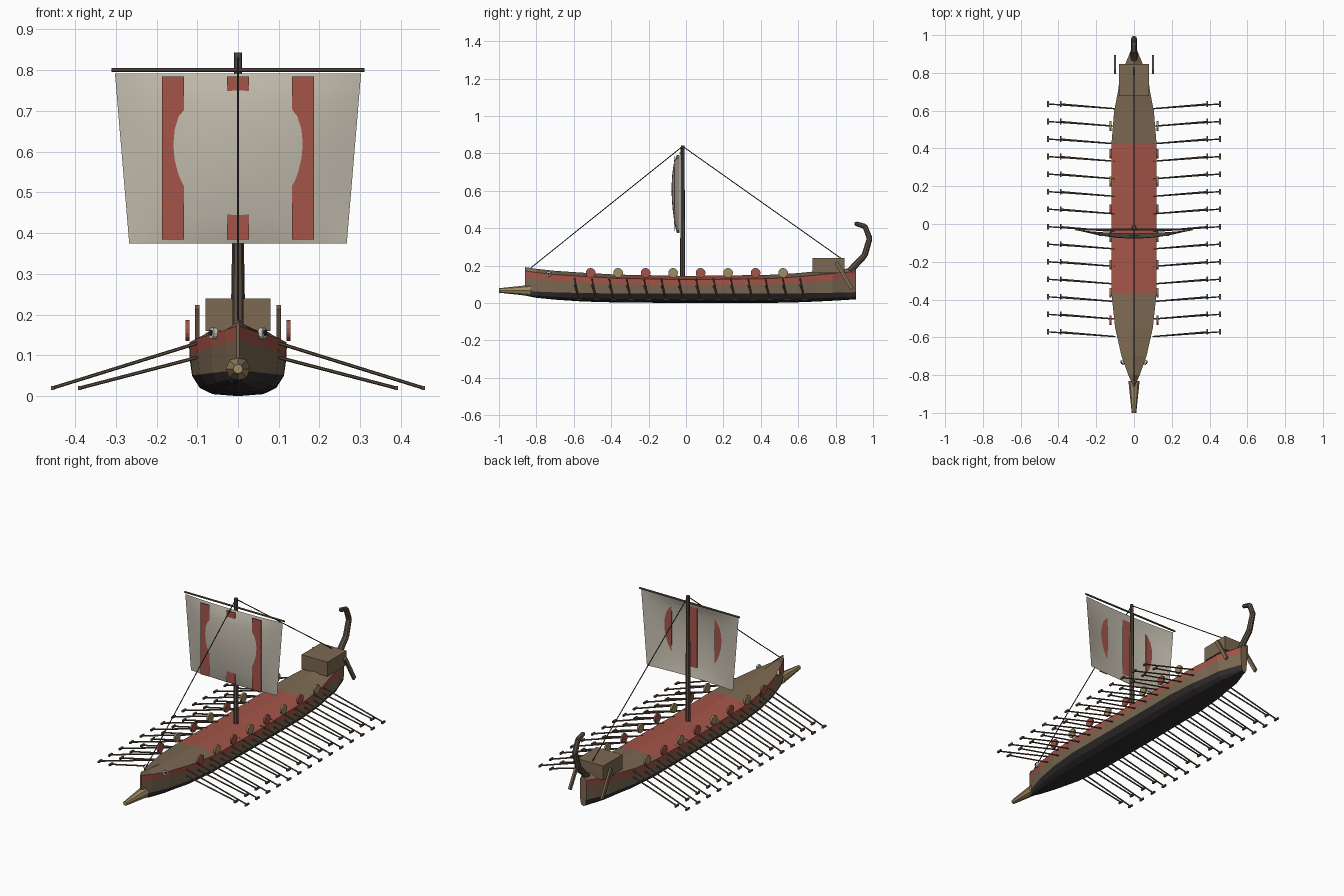
import bpy, bmesh, math
from mathutils import Vector, Matrix

if "Cube" in bpy.data.objects:
    bpy.data.objects.remove(bpy.data.objects["Cube"])


def material(name, *rgb):
    m = bpy.data.materials.new(name)
    m.use_nodes = True
    m.diffuse_color = (*rgb, 1)
    m.node_tree.nodes["Principled BSDF"].inputs["Base Color"].default_value = (*rgb, 1)
    return m


wood = material("hull brown", .20, .14, .085)
red = material("faded red", .37, .09, .065)
pitch = material("pitch black", .032, .027, .027)
dark = material("dark timber", .115, .083, .058)
bronze = material("bronze", .36, .26, .13)
cloth = material("sail cloth", .53, .49, .41)
rope = material("rope", .05, .042, .033)
white = material("eye white", .65, .63, .58)


def finish(name, bm, *mats):
    bmesh.ops.recalc_face_normals(bm, faces=bm.faces[:])
    mesh = bpy.data.meshes.new(name)
    bm.to_mesh(mesh)
    bm.free()
    for m in mats:
        mesh.materials.append(m)
    ob = bpy.data.objects.new(name, mesh)
    bpy.context.collection.objects.link(ob)
    return ob


def rod(bm, a, b, r1, r2=None, sides=8):
    a, b = Vector(a), Vector(b)
    d = b - a
    mat = Matrix.Translation((a + b) / 2) @ d.to_track_quat('Z', 'Y').to_matrix().to_4x4()
    bmesh.ops.create_cone(bm, cap_ends=True, segments=sides, radius1=r1,
                          radius2=r1 if r2 is None else r2, depth=d.length, matrix=mat)


def box(bm, center, size, rot=Matrix()):
    mat = Matrix.Translation(center) @ rot @ Matrix.Diagonal((*size, 1))
    bmesh.ops.create_cube(bm, size=1, matrix=mat)


def rod_object(name, mat, *args, **kw):
    bm = bmesh.new()
    rod(bm, *args, **kw)
    return finish(name, bm, mat)


# Hull: stations of (y, half beam, deck edge height, keel height)
stations = [(-.86, .004, .172, .04), (-.8, .03, .163, .028), (-.7, .066, .152, .018),
            (-.55, .1, .142, .008), (-.37, .119, .132, .003), (0, .12, .125, 0),
            (.43, .119, .13, 0), (.6, .105, .14, .004), (.7, .085, .15, .008),
            (.78, .075, .157, .012), (.85, .045, .163, .016), (.91, .02, .168, .02)]
bm = bmesh.new()
rings = []
for y, w, edge, keel in stations:
    line = .05 + .4 * keel
    low = line - keel
    half = [(w, edge), (w * .99, edge - .25 * (edge - keel)), (w * .94, line),
            (w * .78, keel + .4 * low), (w * .52, keel + .1 * low)]
    pts = [(0, edge + .02)] + half + [(0, keel)] + [(-x, z) for x, z in reversed(half)]
    rings.append([bm.verts.new((x, y, z)) for x, z in pts])
n = len(rings[0])
for a, b in zip(rings, rings[1:]):
    for i in range(n):
        j = (i + 1) % n
        f = bm.faces.new((a[i], a[j], b[j], b[i]))
        band = min(i, n - 1 - i)
        amidships = -.38 < a[i].co.y and b[i].co.y < .44
        if band == 0:
            f.material_index = 1 if amidships else 0
        else:
            f.material_index = 1 if band == 1 else 0 if band == 2 else 2
for r in (rings[0], rings[-1]):
    bm.faces.new(r)
finish("hull", bm, wood, red, pitch)

# Ram, stern cabin and curled stern post
rod_object("ram", bronze, (0, -.83, .067), (0, -1, .067), .03, .012)
bm = bmesh.new()
box(bm, (0, .762, .2), (.16, .17, .08))
finish("stern_cabin", bm, wood)

path = [(.875, .17), (.955, .255), (.982, .345), (.957, .41), (.91, .424)]
bm = bmesh.new()
for i, (p, q) in enumerate(zip(path, path[1:])):
    rod(bm, (0, *p), (0, *q), .018 - .0015 * i, .0165 - .0015 * i)
    bmesh.ops.create_icosphere(bm, subdivisions=1, radius=.016 - .0015 * i,
                               matrix=Matrix.Translation((0, *q)))
finish("stern_post", bm, dark)

# Mast, yard and stays
rod_object("mast", dark, (0, -.018, .12), (0, -.018, .843), .014, .01)
rod_object("yard", dark, (-.31, -.03, .8), (.31, -.03, .8), .005)
rod_object("fore_stay", rope, (0, -.018, .838), (0, -.83, .188), .0025, sides=6)
rod_object("back_stay", rope, (0, -.018, .838), (0, .83, .238), .0025, sides=6)

# Billowing sail
COLS, ROWS = 16, 12
bm = bmesh.new()
grid = []
for r in range(ROWS + 1):
    u = r / ROWS
    belly = .014 + .028 * max(0, math.sin(math.pi * u ** 1.2)) ** .6
    row = []
    for c in range(COLS + 1):
        s = 2 * c / COLS - 1
        row.append(bm.verts.new((s * (.267 + .035 * u), -.035 - belly * (1 - s * s),
                                 .375 + .417 * u)))
    grid.append(row)
for r in range(ROWS):
    for c in range(COLS):
        f = bm.faces.new((grid[r][c], grid[r][c + 1], grid[r + 1][c + 1], grid[r + 1][c]))
        f.smooth = True
finish("sail", bm, cloth)

# Flat red strips that the sail bulges through
bm = bmesh.new()
for x in (-.16, 0, .16):
    box(bm, (x, -.0625, .585), (.054, .003, .4))
finish("sail_strips", bm, red)

# Two banks of oars on each side
for name, z, reach in (("upper_oars", .125, .455), ("lower_oars", .09, .388)):
    bm = bmesh.new()
    for side in (-1, 1):
        for i in range(14):
            tip = Vector((side * reach, -.571 + i * .0928, .02))
            rod(bm, (side * .1, tip.y - .025, z + .005), tip, .0042, sides=6)
            box(bm, tip, (.009, .03, .01))
    finish(name, bm, dark)

# Shields along the rails, alternating in colour
for name, mat, first in (("red_shields", red, 0), ("bronze_shields", bronze, 1)):
    bm = bmesh.new()
    for side in (-1, 1):
        for i in range(first, 8, 2):
            y = -.51 + i * .147
            rod(bm, (side * .119, y, .161), (side * .129, y, .161), .026, sides=14)
    finish(name, bm, mat)

# Steering oars and bow eyes
for side, label in ((1, "left"), (-1, "right")):
    bm = bmesh.new()
    box(bm, (side * .1, .845, .147), (.012, .02, .165), Matrix.Rotation(math.radians(30), 4, 'X'))
    finish(label + "_steering_oar", bm, wood)
    eye = Vector((side * .056, -.73, .154))
    out = Vector((side * .85, -.45, .1)).normalized()
    rod_object(label + "_eye", white, eye, eye + out * .011, .014, sides=12)
    rod_object(label + "_pupil", pitch, eye + out * .011, eye + out * .015, .007, sides=10)
